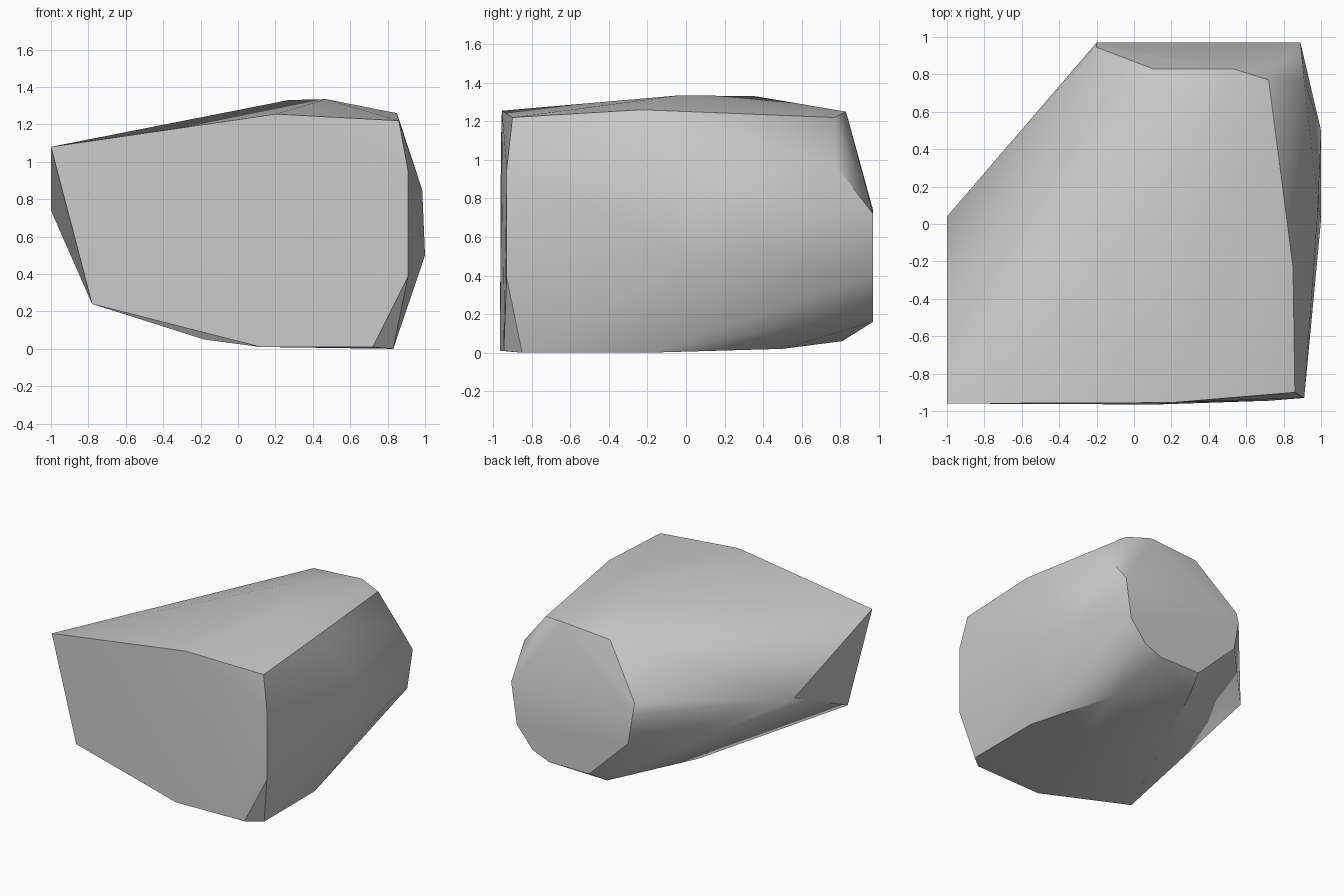
import bpy, bmesh, math

cube = bpy.data.objects.get("Cube")
if cube:
    bpy.data.objects.remove(cube, do_unlink=True)

# Front outline, nearly flat
front = [(-1, -.96, 1.08), (-.78, -.96, .24), (.12, -.965, .01), (.72, -.945, .01),
         (.83, -.85, 0), (.91, -.93, .39), (.91, -.93, .95), (.86, -.9, 1.22), (.2, -.955, 1.255)]
# Widest points along the middle of the body
middle = [(-1, .04, .74), (-.18, .1, .05), (.83, -.2, 0), (.6, .5, .02), (1, .02, .5),
          (1, .5, .5), (.985, .1, .85), (.85, -.23, 1.26), (.47, -.03, 1.335), (.27, .36, 1.33)]
# Rounded back end with its leaning top
back = [(-.2, .97, .74), (-.16, .97, .5), (.19, .97, .16), (.55, .97, .16), (.7, .97, .22),
        (.84, .97, .39), (.89, .97, .72), (.91, .77, .98), (.72, .77, 1.22), (.53, .83, 1.25),
        (.1, .83, 1.22), (-.2, .945, .83), (.14, .81, .06)]

# Body: hull stretched over the outlines
bm = bmesh.new()
for p in front + middle + back:
    bm.verts.new(p)
bmesh.ops.convex_hull(bm, input=bm.verts[:])
bmesh.ops.delete(bm, geom=[v for v in bm.verts if not v.link_faces], context='VERTS')
bmesh.ops.recalc_face_normals(bm, faces=bm.faces[:])
mesh = bpy.data.meshes.new("rounded_block")
bm.to_mesh(mesh)
bm.free()
body = bpy.data.objects.new("rounded_block", mesh)
bpy.context.collection.objects.link(body)

# Plain grey surface
grey = bpy.data.materials.new("plain_grey")
grey.use_nodes = True
colour = (.6, .6, .6, 1)
grey.diffuse_color = colour
grey.node_tree.nodes["Principled BSDF"].inputs["Base Color"].default_value = colour
mesh.materials.append(grey)

# Soft body with crisp end edges
bpy.context.view_layer.objects.active = body
body.select_set(True)
bpy.ops.object.shade_smooth_by_angle(angle=math.radians(35))
